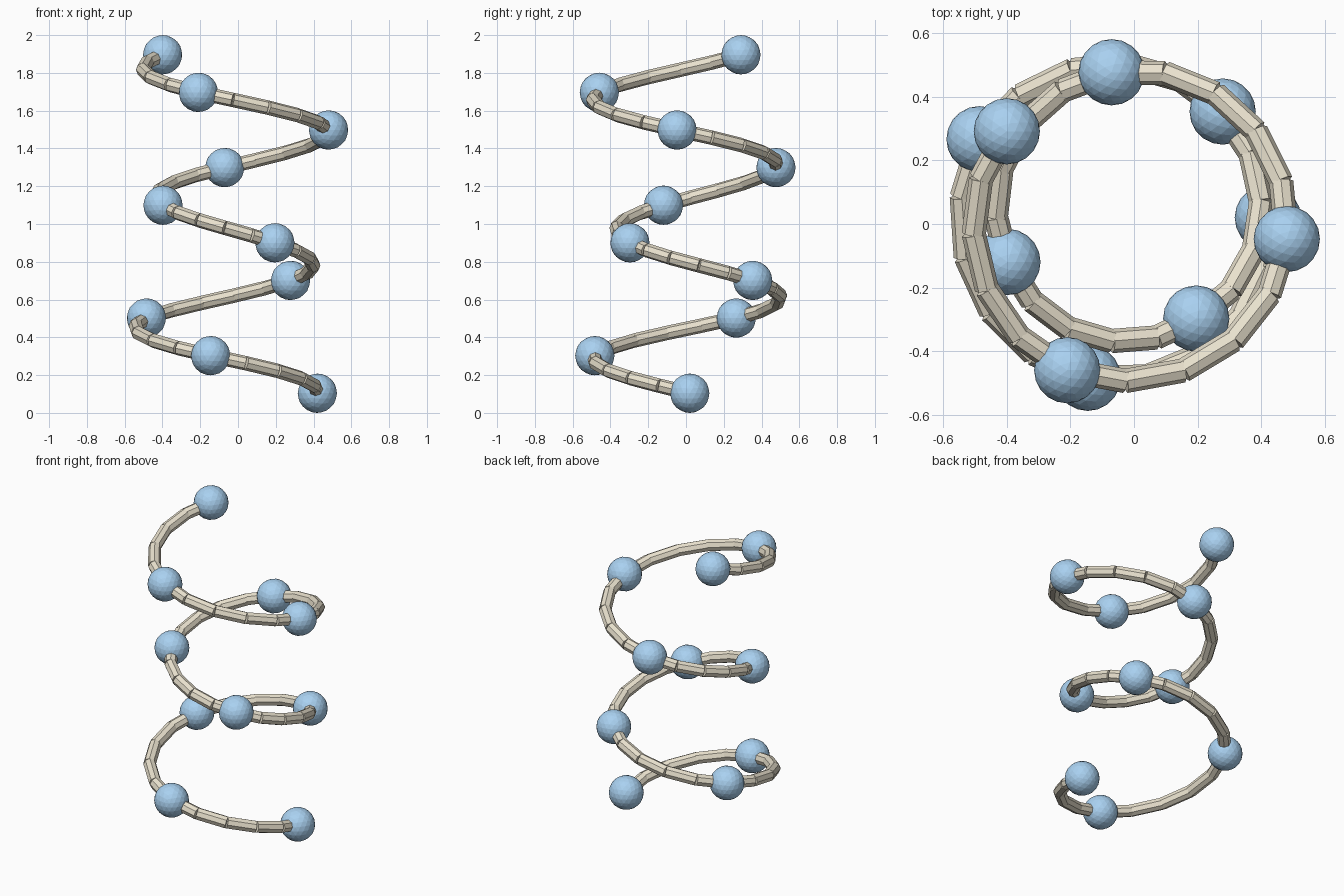
import bpy, math
from mathutils import Vector

if "Cube" in bpy.data.objects:
    bpy.data.objects.remove(bpy.data.objects["Cube"])

CX, CY = -0.02, 0.02      # helix axis
BALL_R, TUBE_R, STEPS = 0.104, 0.038, 5
TURN = math.radians(-103.95)
RADII = [0.44, 0.518, 0.526, 0.447, 0.383, 0.402, 0.459, 0.504, 0.515, 0.466]


def material(name, color):
    m = bpy.data.materials.new(name)
    m.diffuse_color = color
    m.use_nodes = True
    m.node_tree.nodes["Principled BSDF"].inputs["Base Color"].default_value = m.diffuse_color
    return m


def helix_point(t):
    """Point on the wobbling helix; whole values of t are the balls."""
    i = min(int(t), len(RADII) - 2)
    f = t - i
    r = RADII[i] * (1 - f) + RADII[i + 1] * f
    a = TURN * t
    return Vector((CX + r * math.cos(a), CY + r * math.sin(a), BALL_R + 0.1991 * t))


def join(parts, name, mat):
    bpy.ops.object.select_all(action='DESELECT')
    for p in parts:
        p.select_set(True)
    bpy.context.view_layer.objects.active = parts[0]
    if len(parts) > 1:
        bpy.ops.object.join()
    ob = bpy.context.object
    ob.name = name
    ob.data.materials.append(mat)
    return ob


blue = material("ball_blue", (0.40, 0.64, 0.88, 1))
tan = material("tube_tan", (0.82, 0.76, 0.62, 1))

# Balls along the helix
for i in range(len(RADII)):
    bpy.ops.mesh.primitive_ico_sphere_add(subdivisions=3, radius=BALL_R, location=helix_point(i))
    join([bpy.context.object], f"ball_{i + 1}", blue)

# Curved links, each made from short straight tubes
for i in range(len(RADII) - 1):
    parts = []
    for k in range(STEPS):
        a, b = helix_point(i + k / STEPS), helix_point(i + (k + 1) / STEPS)
        d = b - a
        bpy.ops.mesh.primitive_cylinder_add(vertices=8, radius=TUBE_R, depth=d.length,
                                            location=(a + b) / 2,
                                            rotation=d.to_track_quat('Z', 'Y').to_euler())
        parts.append(bpy.context.object)
    join(parts, f"link_{i + 1}", tan)
